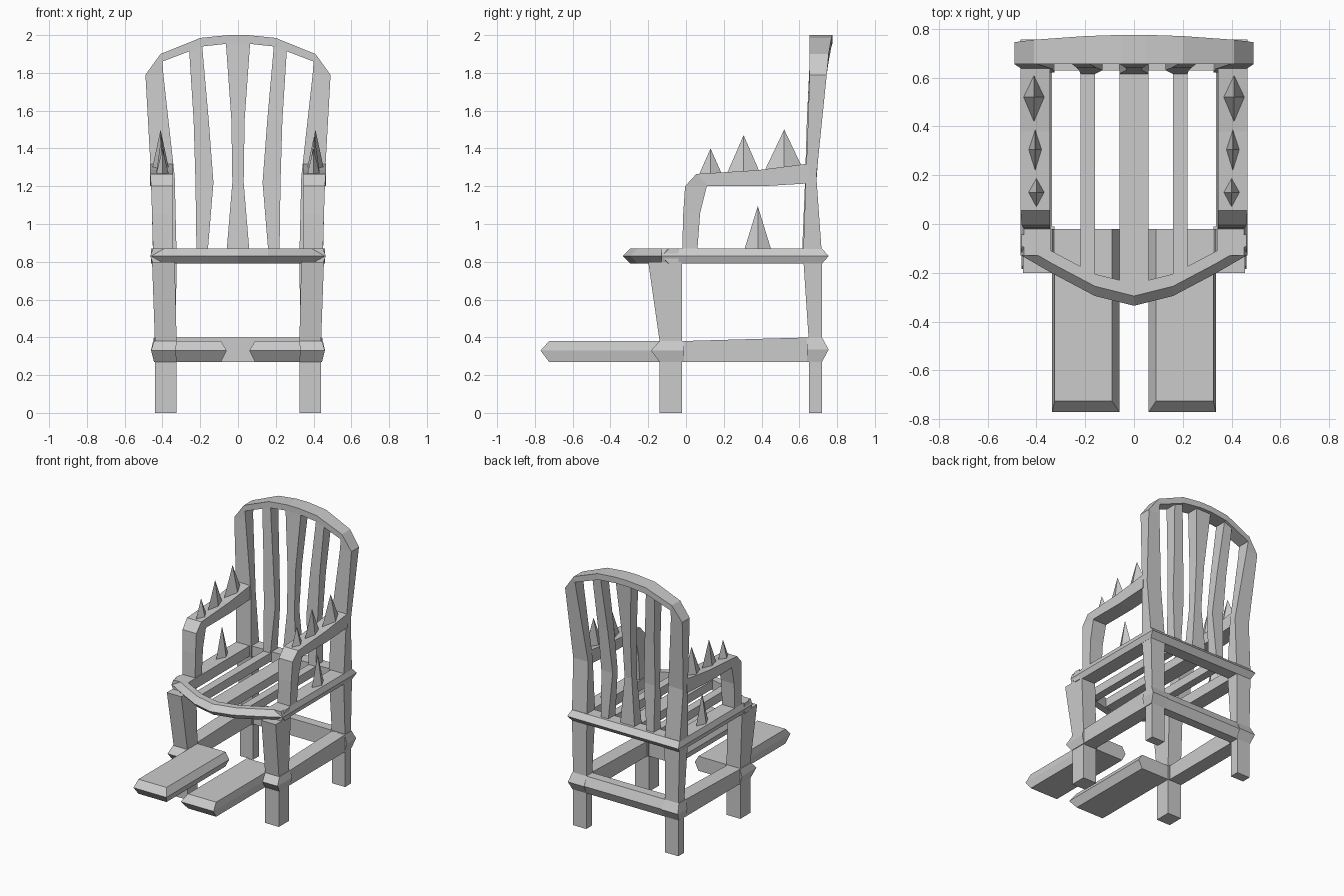
import bpy, bmesh

if "Cube" in bpy.data.objects:
    bpy.data.objects.remove(bpy.data.objects["Cube"])


def loft(name, rings, mirror=False, cap_end=True):
    """Bridge matching point rings into one flat-faced solid, optionally mirrored on x."""
    bm = bmesh.new()
    vs = [[bm.verts.new(p) for p in r] for r in rings]
    n = len(rings[0])
    for a, b in zip(vs, vs[1:]):
        for i in range(n):
            j = (i + 1) % n
            bm.faces.new((a[i], a[j], b[j], b[i]))
    bm.faces.new(vs[0])
    if cap_end:
        bm.faces.new(vs[-1])
    bmesh.ops.recalc_face_normals(bm, faces=bm.faces)
    me = bpy.data.meshes.new(name)
    bm.to_mesh(me)
    bm.free()
    ob = bpy.data.objects.new(name, me)
    bpy.context.collection.objects.link(ob)
    if mirror:
        ob.modifiers.new("Mirror", 'MIRROR')
    return ob


def flat(z, x0, x1, y0, y1):
    return [(x0, y0, z), (x1, y0, z), (x1, y1, z), (x0, y1, z)]


def cross_y(y, x0, x1, z0, z1):
    return [(x0, y, z0), (x1, y, z0), (x1, y, z1), (x0, y, z1)]


def pointed(name, x0, x1, y0, y1, z0, zm, z1, c, mirror=True):
    """Block whose sides come to an edge at height zm; c = inset at x0, x1, y0, y1."""
    a, b, d, e = c
    return loft(name, [flat(z0, x0 + a, x1 - b, y0 + d, y1 - e),
                       flat(zm, x0, x1, y0, y1),
                       flat(z1, x0 + a, x1 - b, y0 + d, y1 - e)], mirror)


def spike(name, x, y, z, top, rx, ry):
    bm = bmesh.new()
    base = [bm.verts.new((x + dx, y + dy, z)) for dx, dy in
            ((-rx, 0), (0, -ry), (rx, 0), (0, ry))]
    tip = bm.verts.new((x, y, top))
    for i in range(4):
        bm.faces.new((base[i], base[(i + 1) % 4], tip))
    me = bpy.data.meshes.new(name)
    bm.to_mesh(me)
    bm.free()
    ob = bpy.data.objects.new(name, me)
    bpy.context.collection.objects.link(ob)
    ob.modifiers.new("Mirror", 'MIRROR')


# Front legs, flaring forward under the seat
loft("front_leg", [flat(0, .325, .44, -.14, -.02), flat(.38, .325, .44, -.14, -.02),
                   flat(.80, .335, .455, -.20, -.02)], True)

# Back legs continuing into the back frame and its arched top
frame = [(.44, 0, .33, 0, .65, .72), (.44, .38, .33, .38, .65, .72),
         (.45, .83, .325, .83, .62, .72), (.46, 1.25, .335, 1.25, .635, .69),
         (.49, 1.79, .395, 1.79, .655, .745), (.41, 1.90, .40, 1.86, .655, .755),
         (.20, 1.985, .19, 1.94, .655, .77), (.05, 2.0, .05, 1.955, .655, .775),
         (0, 2.0, 0, 1.955, .655, .775)]
loft("back_frame", [[(xo, y0, zo), (xo, y1, zo), (xi, y1, zi), (xi, y0, zi)]
                    for xo, zo, xi, zi, y0, y1 in frame], True, cap_end=False)

# Lower rails and the pointed collars around the legs
loft("lower_side_rail", [cross_y(-.03, .335, .445, .27, .38),
                         cross_y(.67, .335, .445, .27, .40)], True)
pointed("front_collar", .325, .46, -.185, -.01, .27, .33, .38, (0, .015, .045, 0))
pointed("back_collar", .325, .46, .64, .755, .27, .335, .40, (0, .015, 0, .035))
pointed("lower_back_rail", -.34, .34, .65, .75, .27, .335, .40, (0, 0, 0, .03), False)

# Footrests
pointed("footrest", .06, .335, -.77, -.02, .27, .33, .38, (.03, .01, .045, 0))

# Seat frame: side rails, back rail and bowed front rim
pointed("seat_side_rail", .34, .465, -.13, .755, .79, .83, .87, (0, .015, 0, .035))
pointed("seat_back_rail", -.345, .345, .63, .755, .79, .83, .87, (0, 0, 0, .035), False)
rim = [(-.46, -.13), (-.33, -.205), (-.16, -.295), (0, -.335),
       (.16, -.295), (.33, -.205), (.46, -.13)]
loft("seat_front_rim", [[(x, y, .83), (x, y + .04, .87), (x, y + .09, .87),
                         (x, y + .09, .79), (x, y + .04, .79)] for x, y in rim])

# Seat slats
loft("seat_centre_slat", [cross_y(-.26, -.06, .06, .80, .865),
                          cross_y(.64, -.06, .06, .80, .865)])
loft("seat_side_slat", [cross_y(-.22, .16, .22, .80, .865),
                        cross_y(.64, .16, .22, .80, .865)], True)

# Back slats, bent at mid height
loft("back_centre_slat", [flat(.86, -.06, .06, .615, .70), flat(1.22, -.03, .03, .63, .69),
                          flat(1.55, -.035, .035, .64, .715),
                          flat(1.97, -.065, .065, .66, .75)])
loft("back_side_slat", [flat(.86, .16, .22, .615, .70), flat(1.22, .13, .225, .63, .69),
                        flat(1.55, .155, .235, .64, .715),
                        flat(1.945, .19, .26, .66, .75)], True)

# Arm: post and armrest lofted along one bent path (outer point, inner point)
arm = [(-.02, .86, .06, .86, .345, .45), (-.015, 1.05, .075, 1.06, .345, .455),
       (-.005, 1.20, .11, 1.20, .345, .46), (.055, 1.265, .12, 1.20, .345, .465),
       (.38, 1.285, .40, 1.20, .345, .465), (.65, 1.32, .65, 1.215, .345, .465)]
loft("arm", [[(x0, yo, zo), (x1, yo, zo), (x1, yi, zi), (x0, yi, zi)]
             for yo, zo, yi, zi, x0, x1 in arm], True)

# Spikes on the armrests and on the seat rails
spike("front_arm_spike", .40, .13, 1.265, 1.40, .033, .06)
spike("middle_arm_spike", .405, .305, 1.275, 1.47, .027, .085)
spike("rear_arm_spike", .41, .52, 1.29, 1.50, .045, .10)
spike("seat_spike", .40, .38, .868, 1.095, .035, .07)
